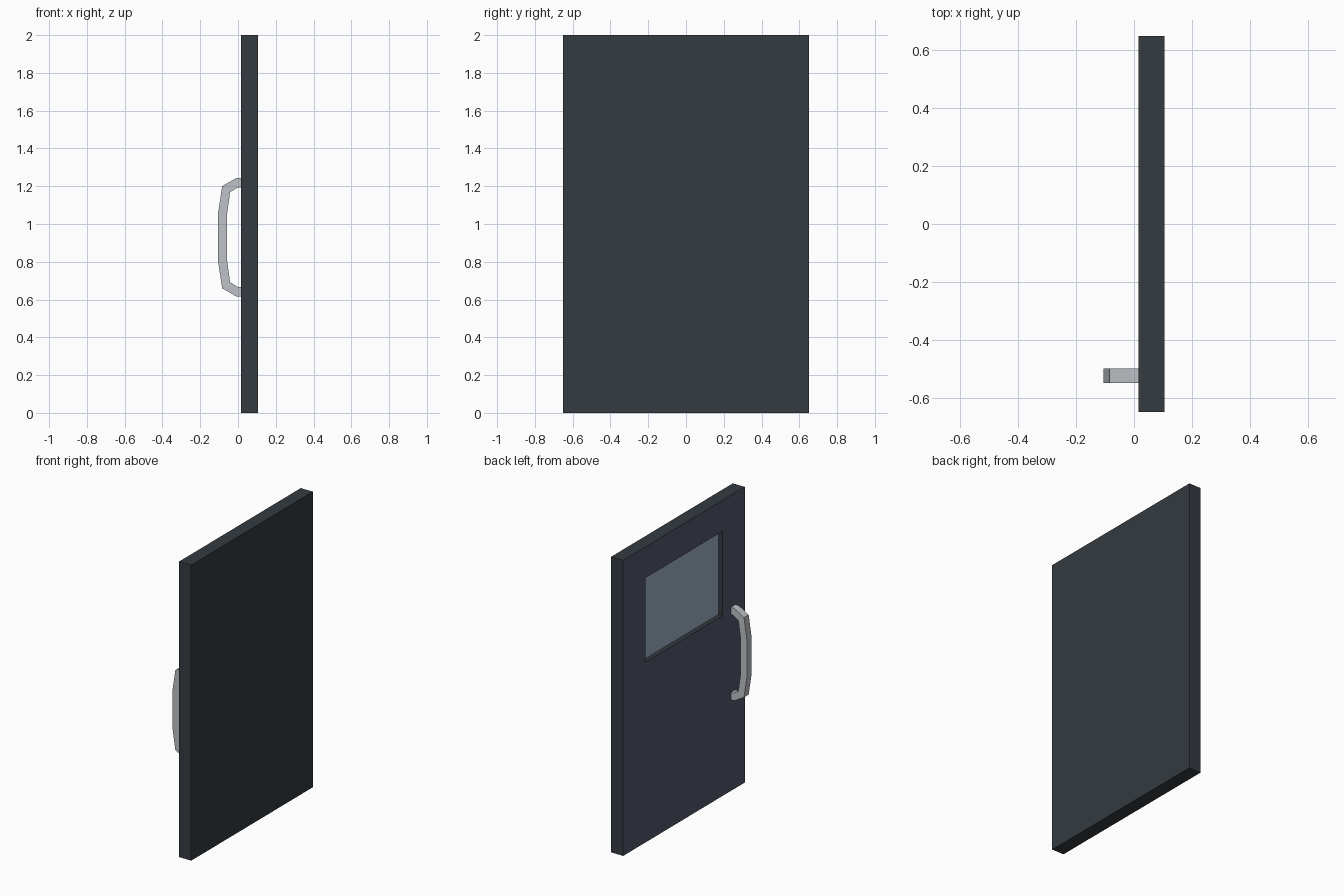
import bpy, bmesh
from mathutils import Matrix

if "Cube" in bpy.data.objects:
    bpy.data.objects.remove(bpy.data.objects["Cube"])


def material(name, rgb):
    m = bpy.data.materials.new(name)
    m.diffuse_color = (*rgb, 1.0)
    m.use_nodes = True
    m.node_tree.nodes["Principled BSDF"].inputs["Base Color"].default_value = m.diffuse_color
    return m


def add_object(name, bm, mats):
    bmesh.ops.recalc_face_normals(bm, faces=bm.faces)
    me = bpy.data.meshes.new(name)
    bm.to_mesh(me)
    bm.free()
    for m in mats:
        me.materials.append(m)
    ob = bpy.data.objects.new(name, me)
    bpy.context.collection.objects.link(ob)
    return ob


slate = material("dark_slate", (0.035, 0.043, 0.052))
glass = material("grey_blue_glass", (0.35, 0.43, 0.55))
front = material("slate_blue_front", (0.084, 0.10, 0.145))
steel = material("light_grey_metal", (0.51, 0.535, 0.565))

X0, X1 = 0.015, 0.105            # door faces
HALF_W, HEIGHT = 0.65, 2.0
WIN_Y, WIN_Z0, WIN_Z1 = 0.41, 1.22, 1.79
RECESS = 0.03

# Door slab with a recessed window on the handle side
bm = bmesh.new()
bmesh.ops.create_cube(bm, size=1.0, matrix=Matrix.Translation(((X0 + X1) / 2, 0, HEIGHT / 2))
                      @ Matrix.Diagonal((X1 - X0, 2 * HALF_W, HEIGHT, 1)))
bm.normal_update()
pane = min(bm.faces, key=lambda f: f.normal.x)
bmesh.ops.inset_individual(bm, faces=[pane], thickness=0.2)
for v in pane.verts:
    v.co = (X0,
            WIN_Y if v.co.y > 0 else -WIN_Y,
            WIN_Z1 if v.co.z > HEIGHT / 2 else WIN_Z0)
pane = bmesh.ops.extrude_discrete_faces(bm, faces=[pane])["faces"][0]
for v in pane.verts:
    v.co.x += RECESS
# Handle side is lighter, glass lighter still
bm.normal_update()
for f in bm.faces:
    if f.normal.x < -0.9:
        f.material_index = 2
pane.material_index = 1
add_object("door_panel", bm, [slate, glass, front])

# Pull handle: half profile mirrored about its middle height, extruded in y
MID = 0.93
outer = [(0.015, 0.313), (-0.01, 0.313), (-0.084, 0.27), (-0.105, 0.13)]
inner = [(0.015, 0.264), (0.0, 0.264), (-0.042, 0.238), (-0.058, 0.12)]


def full(side):
    return side + [(x, -z) for x, z in reversed(side)]


bm = bmesh.new()
rings = []
for y in (-0.55, -0.50):
    rings.append([[bm.verts.new((x, y, MID + z)) for x, z in full(s)] for s in (outer, inner)])
n = len(rings[0][0])
for i in range(n):
    # cross-section at each profile point
    quad = lambda k: [rings[0][0][k], rings[1][0][k], rings[1][1][k], rings[0][1][k]]
    if i in (0, n - 1):
        bm.faces.new(quad(i))
    if i < n - 1:
        a, b = quad(i), quad(i + 1)
        for j in range(4):
            bm.faces.new((a[j], a[(j + 1) % 4], b[(j + 1) % 4], b[j]))
add_object("pull_handle", bm, [steel])
